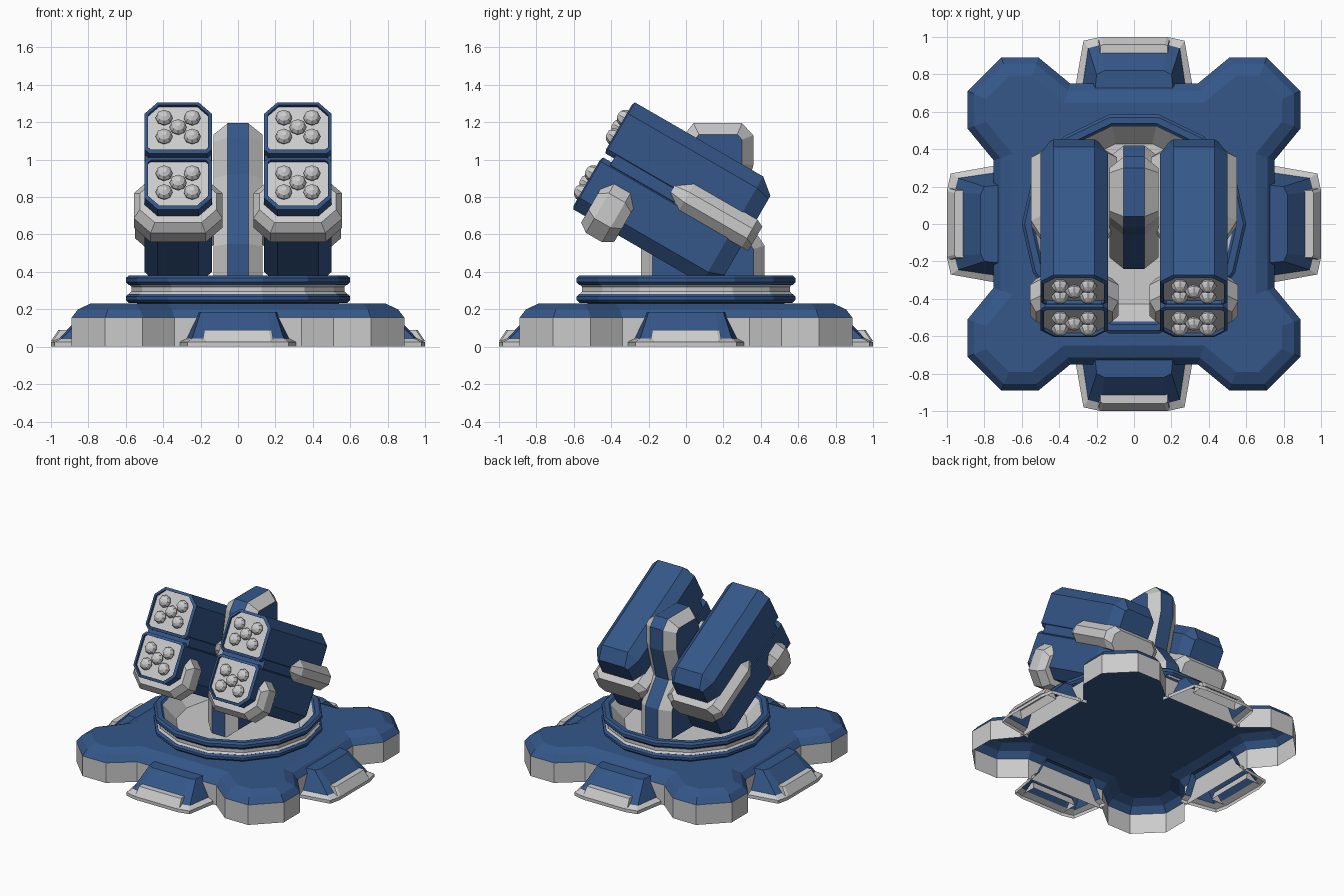
import bpy, bmesh, math
from mathutils import Matrix

if "Cube" in bpy.data.objects:
    bpy.data.objects.remove(bpy.data.objects["Cube"])

BLUE = bpy.data.materials.new("blue_paint")
BLUE.diffuse_color = (0.035, 0.095, 0.25, 1)
BLUE.use_nodes = True
BLUE.node_tree.nodes["Principled BSDF"].inputs["Base Color"].default_value = BLUE.diffuse_color


def loft(rings, start=False, end=False, closed=True):
    return rings, start, end, closed


def build(name, lofts, mat=None, matrix=None):
    """Skin each list of rings into one flat-shaded mesh object."""
    bm = bmesh.new()
    for rings, start, end, closed in lofts:
        vs = [[bm.verts.new(p) for p in r] for r in rings]
        n = len(vs[0])
        for a, b in zip(vs, vs[1:]):
            for i in range(n if closed else n - 1):
                j = (i + 1) % n
                bm.faces.new((a[i], a[j], b[j], b[i]))
        if start:
            bm.faces.new(vs[0][::-1])
        if end:
            bm.faces.new(vs[-1])
    bmesh.ops.remove_doubles(bm, verts=bm.verts, dist=0.0005)
    bmesh.ops.recalc_face_normals(bm, faces=bm.faces)
    me = bpy.data.meshes.new(name)
    bm.to_mesh(me)
    bm.free()
    ob = bpy.data.objects.new(name, me)
    bpy.context.collection.objects.link(ob)
    if mat:
        me.materials.append(mat)
    if matrix:
        ob.matrix_world = matrix
    return ob


def at_z(poly, z):
    return [(x, y, z) for x, y in poly]


def at_y(poly, y):
    return [(x, y, z) for x, z in poly]


def at_x(poly, x):
    return [(x, y, z) for y, z in poly]


def inset(poly, d):
    """Mitred inset of a counter-clockwise outline."""
    out = []
    for i, (x, y) in enumerate(poly):
        px, py = poly[i - 1]
        qx, qy = poly[(i + 1) % len(poly)]
        l1, l2 = math.hypot(x - px, y - py), math.hypot(qx - x, qy - y)
        n1 = (-(y - py) / l1, (x - px) / l1)
        n2 = (-(qy - y) / l2, (qx - x) / l2)
        k = d / (1 + n1[0] * n2[0] + n1[1] * n2[1])
        out.append((x + (n1[0] + n2[0]) * k, y + (n1[1] + n2[1]) * k))
    return out


def octagon(w, z0, z1, c0, c1):
    """Chamfered rectangle, counter-clockwise, separate low/high chamfers."""
    return [(-w + c0, z0), (w - c0, z0), (w, z0 + c0), (w, z1 - c1),
            (w - c1, z1), (-w + c1, z1), (-w, z1 - c1), (-w, z0 + c0)]


def turn(profile, n=14):
    """Rings of a lathe around z."""
    return [[(r * math.cos(2 * math.pi * i / n), r * math.sin(2 * math.pi * i / n), z)
             for i in range(n)] for r, z in profile]


# Base: four-lobed open shell
quarter = [(.75, .34), (.89, .51), (.89, .71), (.71, .89), (.51, .89), (.34, .75)]
outline = []
for k in range(4):
    for x, y in quarter:
        for _ in range(k):
            x, y = -y, x
        outline.append((x, y))
build("base_skirt", [loft([at_z(outline, 0), at_z(outline, .155)])])
build("base_top", [loft([at_z(outline, .155), at_z(inset(outline, .035), .20),
                         at_z(inset(outline, .10), .23)], end=True)], BLUE)


# Flaps between the lobes
def sym(pts):
    return [(x, -y) for x, y in pts] + [(x, y) for x, y in pts[::-1]]


foot = sym([(.70, .32), (.98, .27), (1.0, .18)])
rim = sym([(.70, .28), (.94, .245), (.96, .17)])
crest = sym([(.70, .21), (.80, .20), (.82, .16)])
pad_low = sym([(.87, .19), (.99, .19), (1.0, .175)])
pad_top = sym([(.89, .18), (.95, .18), (.96, .165)])
for k, side in enumerate(("right", "back", "left", "front")):
    m = Matrix.Rotation(k * math.pi / 2, 4, 'Z')
    build(side + "_flap_rim", [loft([at_z(foot, 0), at_z(foot, .025), at_z(rim, .045)],
                                    closed=False)], None, m)
    build(side + "_flap_cover", [loft([at_z(rim, .045), at_z(crest, .185)],
                                      end=True, closed=False)], BLUE, m)
    build(side + "_flap_pad", [loft([at_z(pad_low, .03), at_z(pad_top, .09)], end=True)], None, m)

# Turntable ring and bowl
build("turntable_lower_rim", [loft(turn([(.5, .23), (.585, .235), (.6, .25), (.6, .268),
                                         (.585, .282), (.565, .282)]))], BLUE)
build("turntable_groove", [loft(turn([(.585, .28), (.57, .295), (.57, .32), (.585, .335)]))])
build("turntable_upper_rim", [loft(turn([(.565, .33), (.585, .33), (.6, .345), (.6, .367),
                                         (.585, .38), (.55, .38), (.535, .365)]))], BLUE)
build("turntable_bowl", [loft(turn([(.535, .365), (.44, .26)]), end=True)])

# Central post: blue spine, grey chamfers, blue cheeks
post = [(-.24, .25), (.42, .25), (.42, .54), (.38, .60), (.29, .72), (.36, .97),
        (.36, 1.13), (.30, 1.195), (.04, 1.195), (-.02, 1.12), (-.06, .92), (-.24, .55)]
cheek = inset(post, .06)
build("post_spine", [loft([at_x(post, -.055), at_x(post, .055)])], BLUE)
for s, side in ((-1, "left"), (1, "right")):
    build(side + "_post_chamfer", [loft([at_x(post, s * .055), at_x(cheek, s * .13)])])
    build(side + "_post_cheek", [loft([at_x(cheek, s * .13)], end=True)], BLUE)

# Launchers: local y runs backwards along the barrel, local z is up, then tilted 30 degrees
W = .18
TUBES = {"upper": (-.315, 0, .025, .07), "lower": (-.66, -.34, .07, .025)}
MISSILE = [(.028, .025), (.045, .004), (.045, -.008), (.034, -.026), (.014, -.038)]

for sx, side in ((-1, "left"), (1, "right")):
    m = Matrix.Translation((sx * .32, -.28, 1.31)) @ Matrix.Rotation(math.radians(-30), 4, 'X')
    for level, (z0, z1, c0, c1) in TUBES.items():
        outer = octagon(W, z0, z1, c0, c1)
        mouth = inset(outer, .02)
        tail0 = z0 + (.08 if level == "lower" else 0)
        tail1 = z1 - (.07 if level == "upper" else 0)
        tail = octagon(W - .05, tail0, tail1, .02, .02)
        build(f"{side}_{level}_tube", [loft([at_y(mouth, .025), at_y(mouth, 0), at_y(outer, .008),
                                             at_y(outer, .80), at_y(tail, .885)], end=True)], BLUE, m)
        build(f"{side}_{level}_tube_face", [loft([at_y(mouth, .02)], end=True)], None, m)
        # five missile tips per tube
        zc = (z0 + z1) / 2
        tips = []
        for dx, dz in ((0, 0), (-.075, -.058), (.075, -.058), (-.075, .058), (.075, .058)):
            rings = [[(x + dx, y, z + zc + dz) for x, z, y in r] for r in turn(MISSILE, 8)]
            tips.append(loft(rings, end=True))
        build(f"{side}_{level}_missiles", tips, None, m)
    # filler closing the slot between the tubes
    core = octagon(W - .003, -.36, -.29, .004, .004)
    build(side + "_tube_joint", [loft([at_y(core, .06), at_y(core, .86)], True, True)], BLUE, m)
    # grey band around the rear
    band = [octagon(W, -.35, -.25, .03, .03), octagon(W + .05, -.385, -.215, .055, .055)]
    build(side + "_rear_band", [loft([at_y(band[0], .415), at_y(band[1], .50), at_y(band[1], .89),
                                      at_y(octagon(W, -.385, -.235, .04, .04), .93)], True, True)], None, m)
    # grey cradle under the muzzle
    wide, slim = octagon(.237, -.735, -.43, .09, .06), octagon(.205, -.70, -.49, .08, .03)
    build(side + "_front_cradle", [loft([at_y(slim, .08), at_y(wide, .13), at_y(wide, .23),
                                         at_y(slim, .285)], True, True)], None, m)
